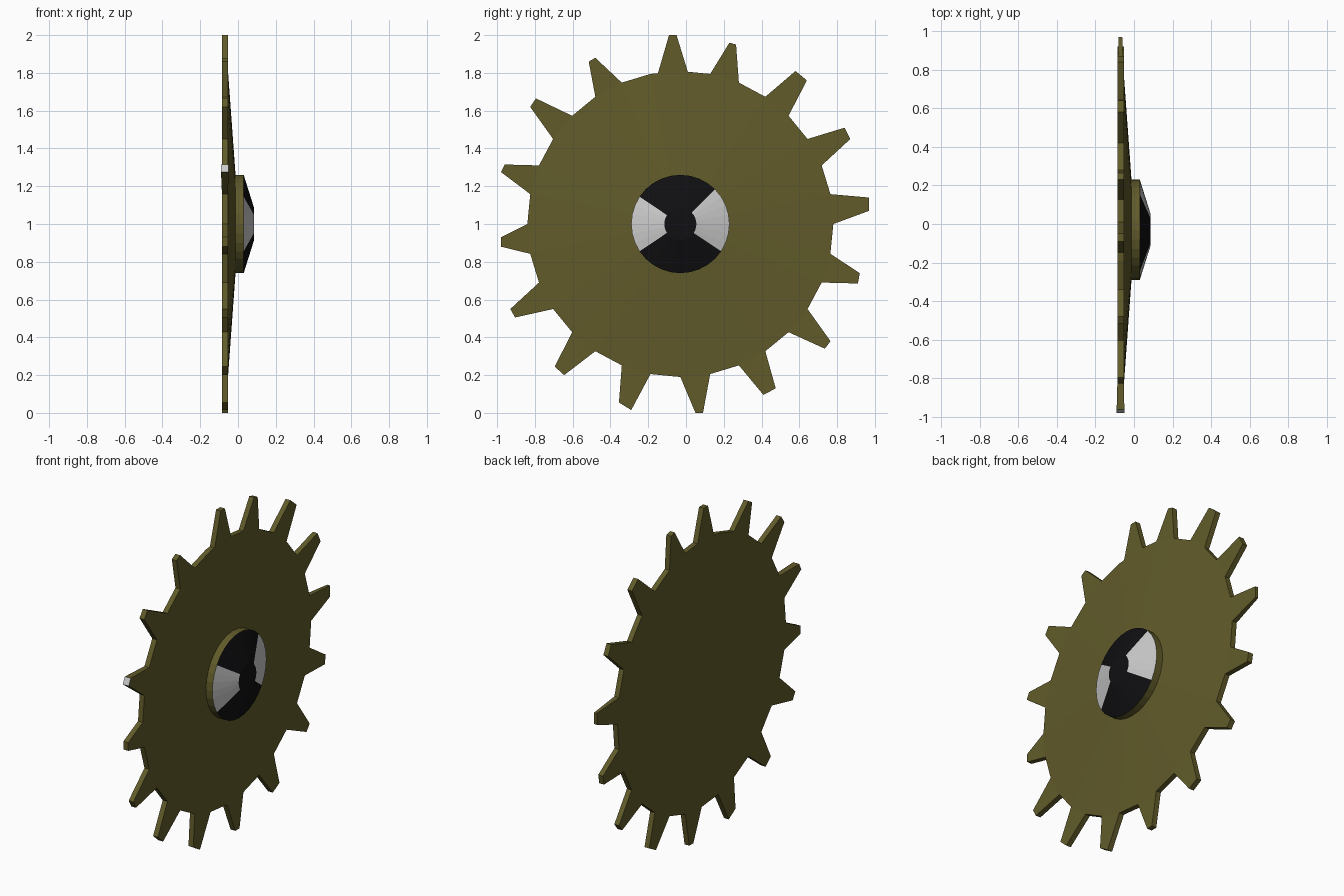
import bpy
from math import cos, sin, pi

if "Cube" in bpy.data.objects:
    bpy.data.objects.remove(bpy.data.objects["Cube"])

N = 32                      # sides of the disc and hub
CY, CZ = -0.03, 1.0         # wheel axis
R = 0.81                    # rim radius
BACK, FRONT = -0.085, -0.053


def material(name, rgb):
    m = bpy.data.materials.new(name)
    m.diffuse_color = (*rgb, 1)
    m.use_nodes = True
    m.node_tree.nodes["Principled BSDF"].inputs["Base Color"].default_value = m.diffuse_color
    return m


OLIVE = material("olive", (0.12, 0.105, 0.023))
BLACK = material("black", (0.005, 0.005, 0.006))
PALE = material("pale_grey", (0.75, 0.75, 0.75))


def make(name, verts, faces, mats, slots=None):
    me = bpy.data.meshes.new(name)
    me.from_pydata(verts, [], faces)
    for m in mats:
        me.materials.append(m)
    for i, s in (slots or {}).items():
        me.polygons[i].material_index = s
    ob = bpy.data.objects.new(name, me)
    bpy.context.collection.objects.link(ob)
    return ob


def rim(i, r=R):
    a = 2 * pi * i / N
    return CY + r * cos(a), CZ + r * sin(a)


def lathe(name, profile, mats, back=False, front=False, skip=(), slots=None):
    """Spin (x, radius) points about the axle; skip holds (band, side)."""
    verts = [(x, *rim(i, r)) for x, r in profile for i in range(N)]
    faces = []
    for b in range(len(profile) - 1):
        for i in range(N):
            if (b, i) not in skip:
                j = (i + 1) % N
                faces.append((b * N + i, b * N + j, b * N + N + j, b * N + N + i))
    if back:
        faces.append(tuple(reversed(range(N))))
    if front:
        faces.append(tuple(range(len(verts) - N, len(verts))))
    return make(name, verts, faces, mats, slots)


# Shallow conical disc; rim sides hidden under teeth are left out
lathe("disc", [(BACK, R), (FRONT, R), (-0.013, 0.26)], [OLIVE], back=True,
      skip={(0, 2 * k) for k in range(16) if k != 4})

# Hub collar and quartered hub cap
lathe("hub_collar", [(-0.013, 0.26), (0.03, 0.26)], [OLIVE])
pale = {i: 1 for i in [*range(0, 4), *range(29, 32), *range(13, 19)]}
lathe("hub_cap", [(0.03, 0.26), (0.085, 0.085)], [BLACK, PALE], front=True, slots=pale)

# Teeth: hand-cut uneven tips, each listed as (y, z) of its two corners
TIPS = [
    (.97, 1.07, .97, 1.14), (.87, 1.45, .84, 1.51),
    (.64, 1.76, .58, 1.81), (.265, 1.95, .23, 1.96),
    (-.05, 2.0, -.09, 2.0), (-.48, 1.88, -.515, 1.86),
    (-.795, 1.665, -.825, 1.62), (-.96, 1.315, -.98, 1.275),
    (-.98, .93, -.98, .88), (-.93, .55, -.905, .505),
    (-.695, .245, -.645, .20), (-.355, .055, -.29, .015),
    (.05, 0, .09, 0), (.41, .095, .475, .13),
    (.735, .34, .765, .38), (.91, .685, .92, .74),
]
TIP_X = {0: (-0.079, -0.061), 7: (-0.09, -0.05)}   # thinner and thicker tips


def mix(p, q, t):
    return tuple(a + (b - a) * t for a, b in zip(p, q))


for k, (y0, z0, y1, z1) in enumerate(TIPS):
    low, high = rim(2 * k), rim(2 * k + 1)
    if k == 4:              # the top tooth sits slightly off its rim side
        low, high = mix(low, rim(7), 0.25), mix(high, low, 0.25)
    tb, tf = TIP_X.get(k, (BACK, FRONT))
    outline = [low, (y0, z0), (y1, z1), high]
    verts = [(x, *p) for x, p in zip((BACK, tb, tb, BACK), outline)]
    verts += [(x, *p) for x, p in zip((FRONT, tf, tf, FRONT), outline)]
    faces = [(3, 2, 1, 0), (4, 5, 6, 7)] + [(i, i + 1, i + 5, i + 4) for i in range(3)]
    # one tooth has a pale end face
    make(f"tooth_{k + 1}", verts, faces, [OLIVE, PALE], {3: 1} if k == 7 else None)
